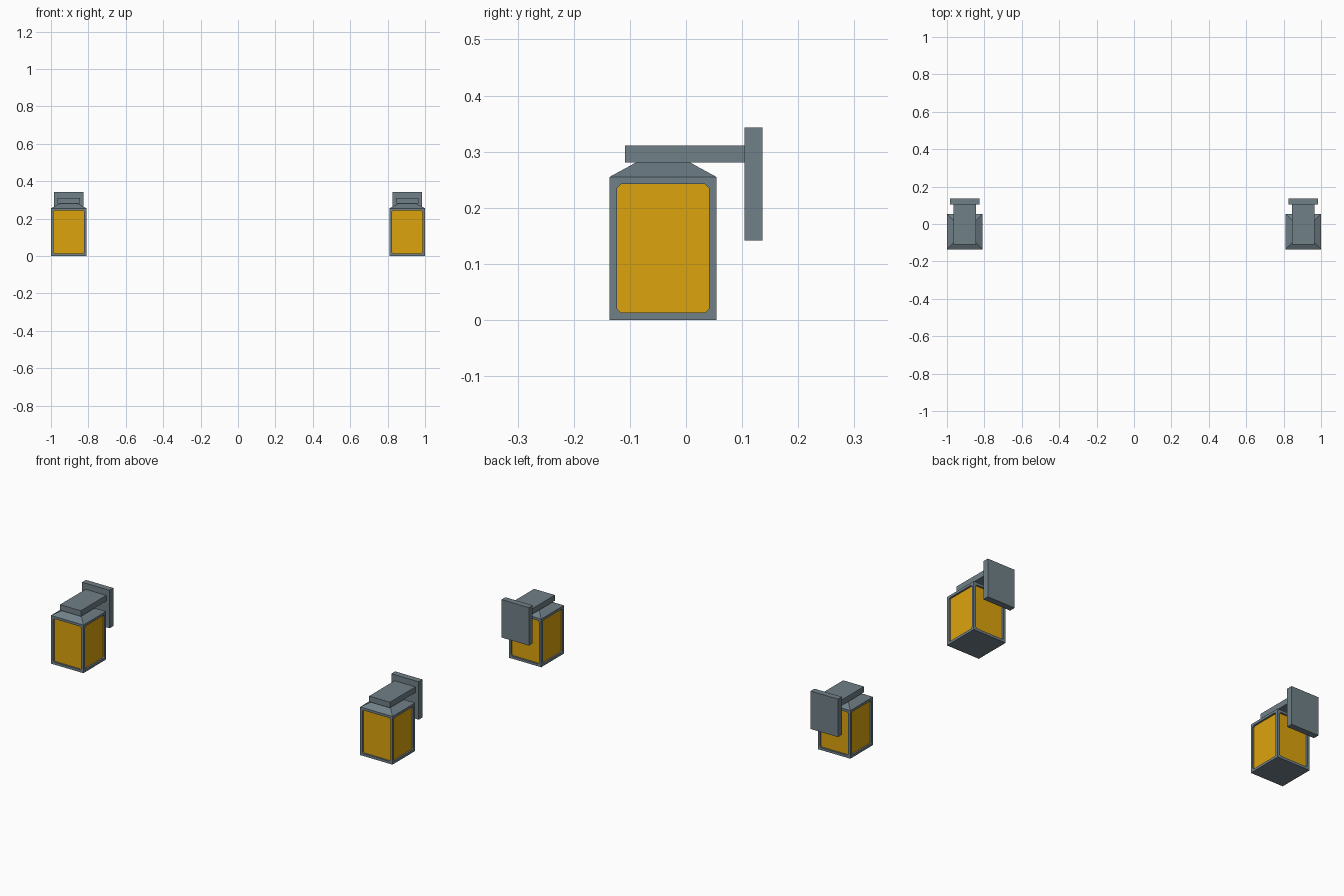
import bpy, bmesh
from mathutils import Vector

if "Cube" in bpy.data.objects:
    bpy.data.objects.remove(bpy.data.objects["Cube"])


def material(name, rgb):
    m = bpy.data.materials.new(name)
    m.diffuse_color = (*rgb, 1)
    m.use_nodes = True
    m.node_tree.nodes["Principled BSDF"].inputs["Base Color"].default_value = m.diffuse_color
    return m


metal = material("slate_metal", (0.162, 0.215, 0.245))
glass = material("amber_glass", (0.72, 0.37, 0.004))


def box_mesh(lo, hi):
    """bmesh box between two corners"""
    lo, hi = Vector(lo), Vector(hi)
    bm = bmesh.new()
    bmesh.ops.create_cube(bm, size=1)
    for v in bm.verts:
        v.co = (lo + hi) / 2 + v.co * (hi - lo)
    return bm


def finish(bm, name):
    me = bpy.data.meshes.new(name)
    bmesh.ops.recalc_face_normals(bm, faces=bm.faces)
    bm.to_mesh(me)
    bm.free()
    me.materials.append(metal)
    me.materials.append(glass)
    bpy.context.collection.objects.link(bpy.data.objects.new(name, me))


CY, HALF, EAVE = -0.041, 0.095, 0.255

for side, cx in (("left", -0.905), ("right", 0.905)):
    # lantern case: inset windows with clipped corners, panes set back
    bm = box_mesh((cx - HALF, CY - HALF, 0), (cx + HALF, CY + HALF, EAVE))
    panes = [f for f in bm.faces if abs(f.normal.z) < 0.5]
    bmesh.ops.inset_individual(bm, faces=panes, thickness=0.0185)
    corners = list({v for f in panes for v in f.verts})
    bmesh.ops.bevel(bm, geom=corners, offset=0.007, segments=1,
                    affect='VERTICES', offset_type='OFFSET')
    bm.normal_update()
    panes = [f for f in bm.faces if len(f.verts) == 8 and f.calc_area() > 0.02
             and abs(f.normal.z) < 0.5]
    bmesh.ops.inset_individual(bm, faces=panes, thickness=0, depth=-0.009)
    for f in panes:
        f.material_index = 1
    finish(bm, side + "_lantern_case")

    # sloped roof
    bm = box_mesh((cx - HALF, CY - HALF, EAVE), (cx + HALF, CY + HALF, 0.281))
    for v in bm.verts:
        if v.co.z > 0.27:
            v.co.x = cx + (v.co.x - cx) * 0.5
            v.co.y = CY + (v.co.y - CY) * 0.5
    finish(bm, side + "_roof")

    # arm and wall plate
    finish(box_mesh((cx - 0.061, -0.109, 0.281), (cx + 0.061, 0.104, 0.311)),
           side + "_arm")
    finish(box_mesh((cx - 0.08, 0.104, 0.142), (cx + 0.08, 0.136, 0.343)),
           side + "_wall_plate")
